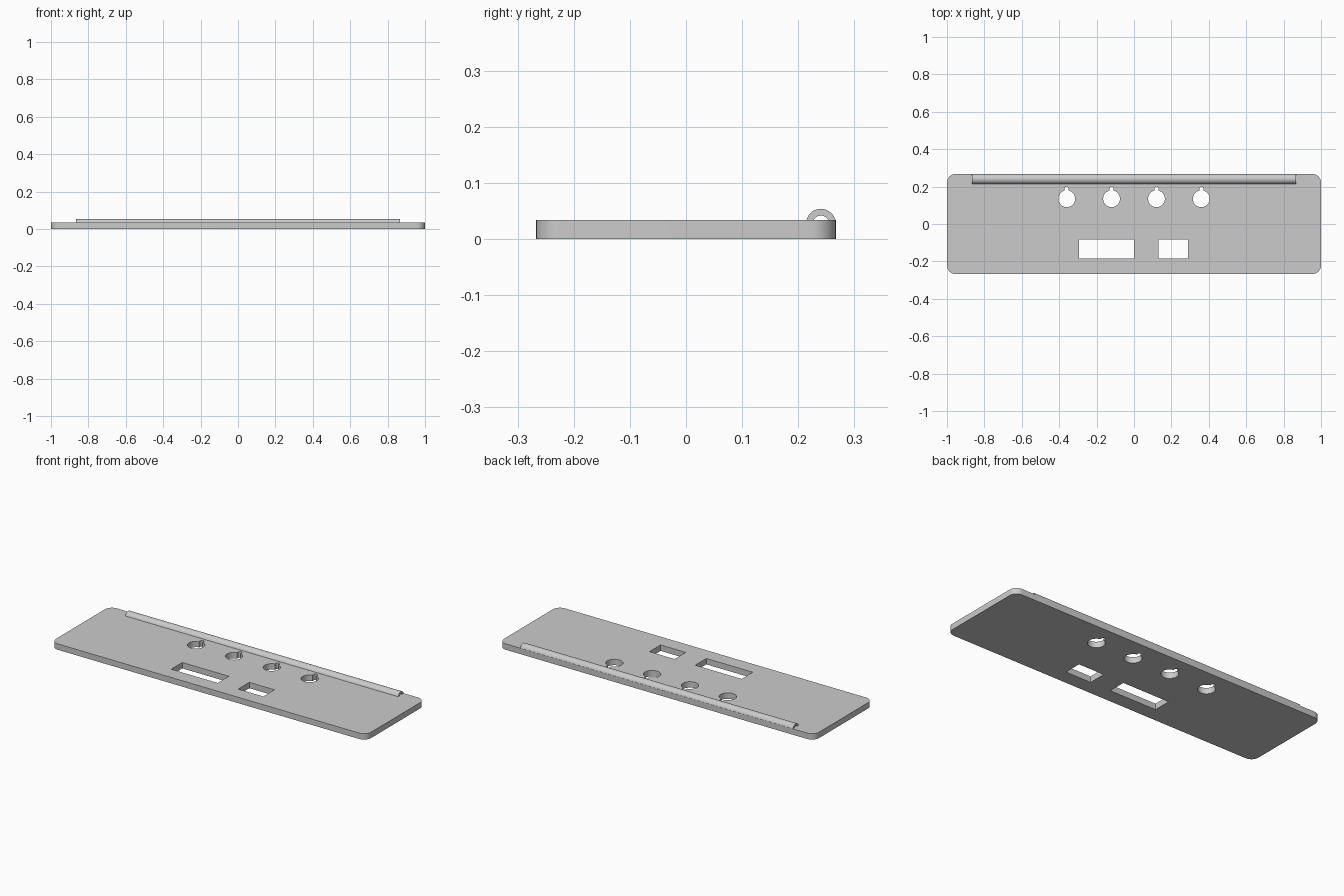
import bpy, bmesh
from math import sin, cos, pi, asin, sqrt, radians

cube = bpy.data.objects.get("Cube")
if cube:
    bpy.data.objects.remove(cube, do_unlink=True)

grey = bpy.data.materials.new("plain grey")
grey.use_nodes = True
colour = (0.6, 0.6, 0.6, 1)
grey.diffuse_color = colour
grey.node_tree.nodes["Principled BSDF"].inputs["Base Color"].default_value = colour

HALF_Y = 0.267
THICK = 0.034


def arc(cx, cy, r, a0, a1, n):
    return [(cx + r * cos(a0 + (a1 - a0) * i / n), cy + r * sin(a0 + (a1 - a0) * i / n))
            for i in range(n + 1)]


def rounded_rect(hx, hy, r):
    pts = []
    for k, (sx, sy) in enumerate([(1, 1), (-1, 1), (-1, -1), (1, -1)]):
        pts += arc(sx * (hx - r), sy * (hy - r), r, k * pi / 2, (k + 1) * pi / 2, 10)
    return pts


def rect(x0, x1, y0, y1):
    return [(x0, y0), (x1, y0), (x1, y1), (x0, y1)]


def keyhole(cx, cy, r, slot, top):
    # round hole with a narrow round-ended slot towards the back
    a = asin(slot / r)
    return (arc(cx, cy, r, pi / 2 + a, 2.5 * pi - a, 40)
            + arc(cx, top - slot, slot, 0, pi, 8))


def extrude_outlines(name, outlines, height):
    # filled outline with holes, extruded into a closed solid
    curve = bpy.data.curves.new(name + "_outline", 'CURVE')
    curve.dimensions = '2D'
    curve.fill_mode = 'BOTH'
    curve.extrude = height / 2
    for pts in outlines:
        s = curve.splines.new('POLY')
        s.points.add(len(pts) - 1)
        for p, (x, y) in zip(s.points, pts):
            p.co = (x, y, 0, 1)
        s.use_cyclic_u = True
    obj = bpy.data.objects.new(name, curve)
    bpy.context.collection.objects.link(obj)
    bpy.ops.object.select_all(action='DESELECT')
    bpy.context.view_layer.objects.active = obj
    obj.select_set(True)
    bpy.ops.object.convert(target='MESH')
    obj = bpy.context.view_layer.objects.active
    bm = bmesh.new()
    bm.from_mesh(obj.data)
    bmesh.ops.remove_doubles(bm, verts=bm.verts, dist=1e-5)
    bmesh.ops.recalc_face_normals(bm, faces=bm.faces)
    bm.to_mesh(obj.data)
    bm.free()
    obj.data.materials.clear()
    obj.data.materials.append(grey)
    bpy.ops.object.shade_smooth_by_angle(angle=radians(30))
    return obj


# flat panel with four keyholes and two windows
outlines = [rounded_rect(1, HALF_Y, 0.045),
            rect(-0.295, 0, -0.184, -0.083),
            rect(0.13, 0.29, -0.184, -0.083)]
outlines += [keyhole(x, 0.135, 0.045, 0.011, 0.2) for x in (-0.36, -0.12, 0.12, 0.36)]
panel = extrude_outlines("panel", outlines, THICK)
panel.location.z = THICK / 2

# hollow arched hinge sleeve along the back edge
R_OUT, R_IN, TOP = 0.0265, 0.0145, 0.0535
drop = THICK - (TOP - R_OUT)
a_out, a_in = asin(drop / R_OUT), asin(drop / R_IN)
profile = (arc(0, -drop, R_OUT, a_out, pi - a_out, 24)
           + arc(0, -drop, R_IN, pi - a_in, a_in, 16))
sleeve = extrude_outlines("hinge_sleeve", [profile], 1.73)
sleeve.rotation_euler = (pi / 2, 0, pi / 2)
sleeve.location = (0, HALF_Y - R_OUT, THICK)
